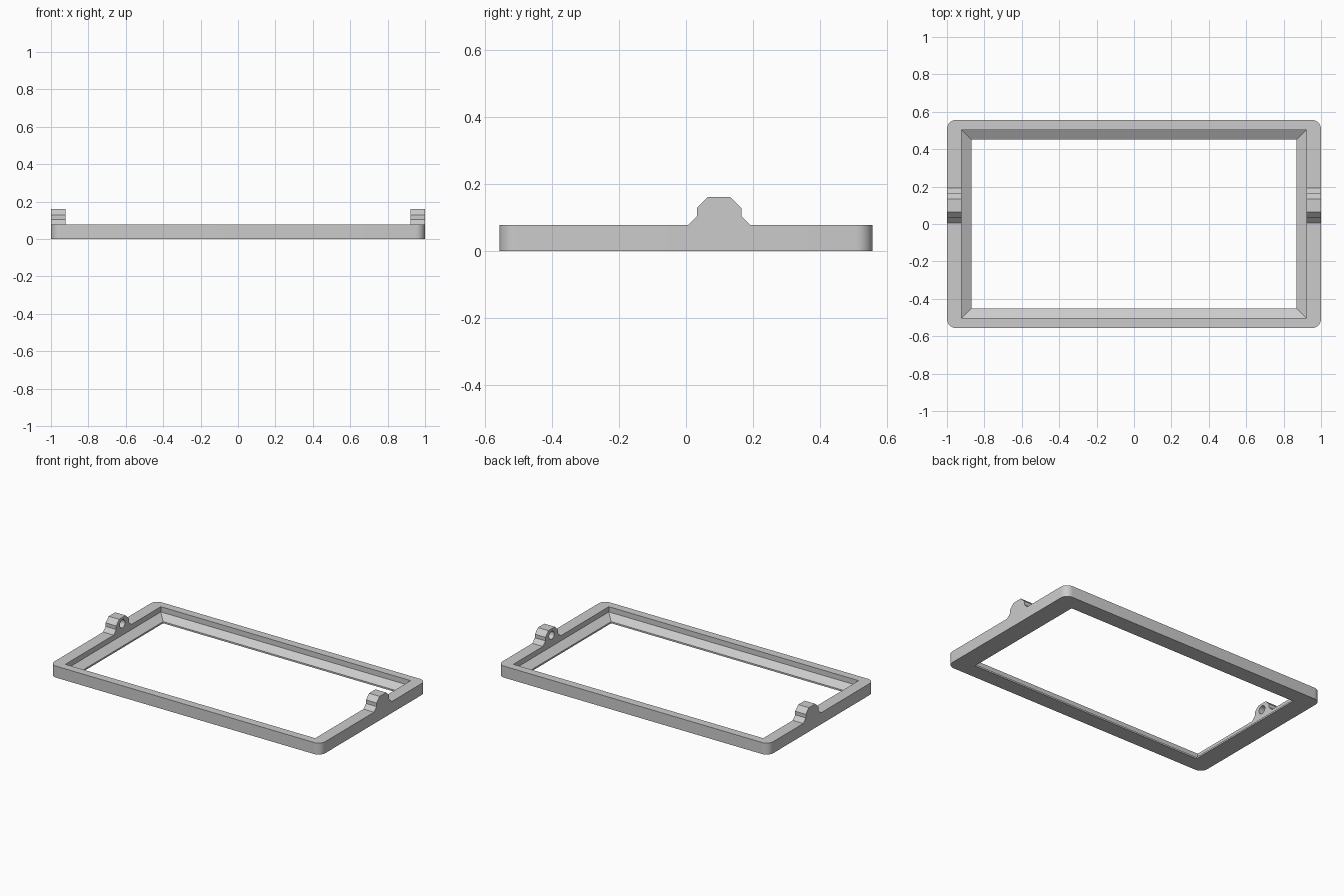
import bpy, bmesh, math
from mathutils import Matrix

cube = bpy.data.objects.get("Cube")
if cube:
    bpy.data.objects.remove(cube, do_unlink=True)

grey = bpy.data.materials.new("plain grey")
grey.use_nodes = True
grey.diffuse_color = (0.6, 0.6, 0.6, 1)
grey.node_tree.nodes["Principled BSDF"].inputs["Base Color"].default_value = grey.diffuse_color

HALF_X, HALF_Y, HEIGHT = 1.0, 0.557, 0.077
OPEN_X, OPEN_Y = 0.922, 0.503       # upper opening
LIP_X, LIP_Y = 0.869, 0.452         # lower opening
CORNER = 0.05
STEPS = 8


def finish(bm, name):
    bmesh.ops.remove_doubles(bm, verts=bm.verts, dist=1e-5)
    bmesh.ops.recalc_face_normals(bm, faces=bm.faces)
    mesh = bpy.data.meshes.new(name)
    bm.to_mesh(mesh)
    bm.free()
    mesh.materials.append(grey)
    obj = bpy.data.objects.new(name, mesh)
    bpy.context.collection.objects.link(obj)
    return obj


def smooth(obj):
    bpy.ops.object.select_all(action='DESELECT')
    obj.select_set(True)
    bpy.context.view_layer.objects.active = obj
    bpy.ops.object.shade_smooth_by_angle(angle=math.radians(25))


def ring(bm, hx, hy, radius, z):
    """Rectangle with rounded corners, the same point count for any radius."""
    verts = []
    for i, (sx, sy) in enumerate([(1, 1), (-1, 1), (-1, -1), (1, -1)]):
        for k in range(STEPS + 1):
            a = (i + k / STEPS) * math.pi / 2
            verts.append(bm.verts.new((sx * (hx - radius) + radius * math.cos(a),
                                       sy * (hy - radius) + radius * math.sin(a), z)))
    return verts


# Frame: wall section swept round the rectangle, with a sloped inner ledge
bm = bmesh.new()
section = [(HALF_X, HALF_Y, CORNER, 0), (HALF_X, HALF_Y, CORNER, HEIGHT),
           (OPEN_X, OPEN_Y, 0, HEIGHT), (OPEN_X, OPEN_Y, 0, 0.042),
           (LIP_X, LIP_Y, 0, 0.011), (LIP_X, LIP_Y, 0, 0)]
rings = [ring(bm, *s) for s in section]
for j, low in enumerate(rings):
    high = rings[(j + 1) % len(rings)]
    for k in range(len(low)):
        n = (k + 1) % len(low)
        bm.faces.new((low[k], low[n], high[n], high[k]))
bmesh.ops.dissolve_degenerate(bm, dist=1e-5, edges=bm.edges)
smooth(finish(bm, "frame"))

# Pivot tabs: half profile mirrored about the tab centre line
TAB_Y = 0.099
half = [(0.093, HEIGHT), (0.066, 0.104), (0.066, 0.128), (0.034, 0.16)]
profile = [(TAB_Y - d, z) for d, z in half] + [(TAB_Y + d, z) for d, z in reversed(half)]

for side, label in ((1, "left"), (-1, "right")):
    bm = bmesh.new()
    face = bm.faces.new([bm.verts.new((side * OPEN_X, y, z)) for y, z in profile])
    out = bmesh.ops.extrude_face_region(bm, geom=[face], use_keep_orig=True)
    moved = [g for g in out["geom"] if isinstance(g, bmesh.types.BMVert)]
    bmesh.ops.translate(bm, verts=moved, vec=(side * (HALF_X - OPEN_X), 0, 0))
    tab = finish(bm, label + "_tab")

    # Blind pivot hole on the inner face
    bm = bmesh.new()
    place = Matrix.Translation((side * OPEN_X, TAB_Y, 0.117)) @ Matrix.Rotation(math.pi / 2, 4, 'Y')
    bmesh.ops.create_cone(bm, cap_ends=True, segments=24, radius1=0.027,
                          radius2=0.027, depth=0.08, matrix=place)
    drill = finish(bm, label + "_hole_cutter")
    drill.hide_render = True
    drill.hide_viewport = True
    cut = tab.modifiers.new("pivot hole", 'BOOLEAN')
    cut.operation = 'DIFFERENCE'
    cut.solver = 'EXACT'
    cut.object = drill
    smooth(tab)
